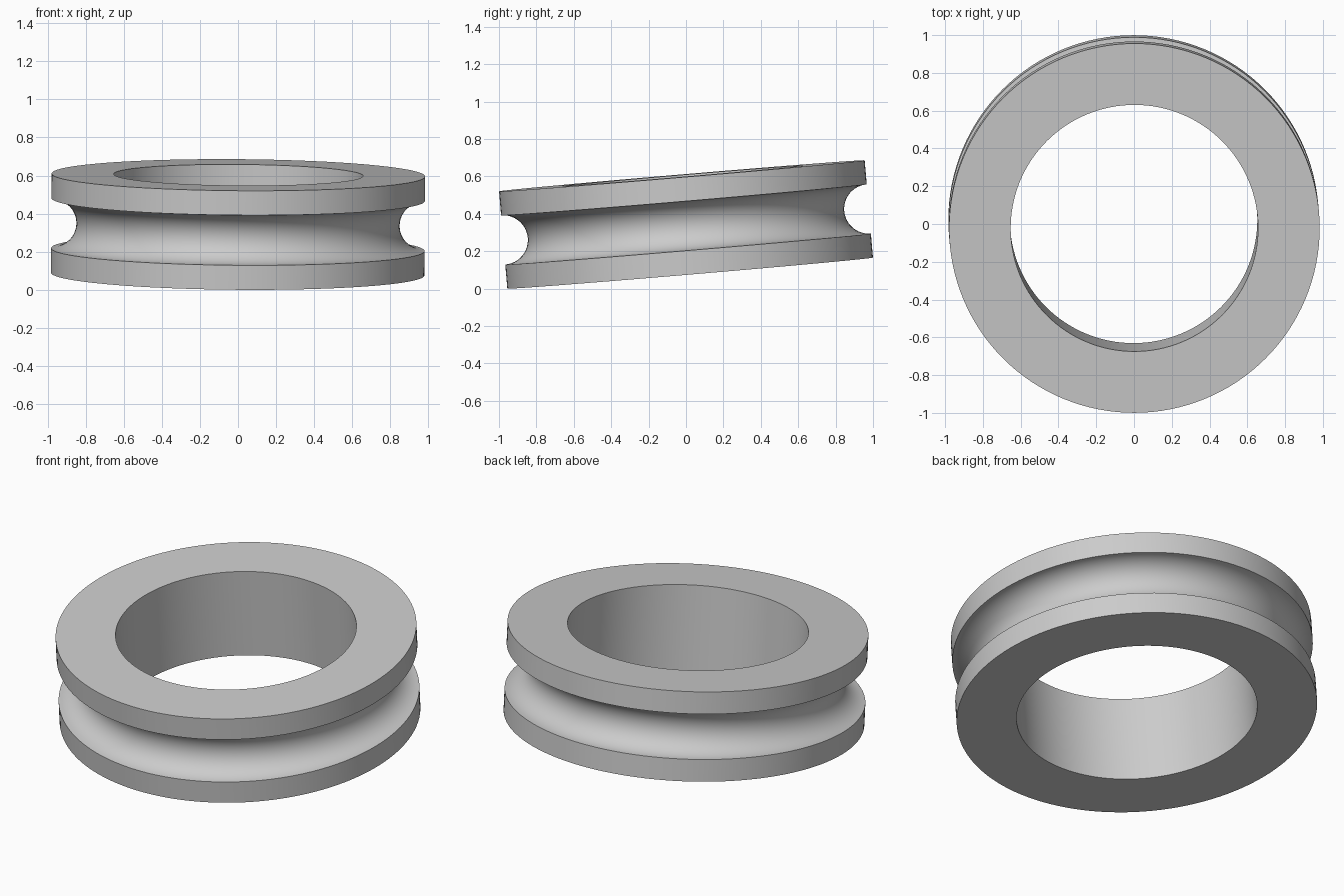
import bpy
import bmesh
from math import radians, sin, cos, pi

default = bpy.data.objects.get("Cube")
if default:
    bpy.data.objects.remove(default, do_unlink=True)

OUTER, BORE, HEIGHT = 0.981, 0.655, 0.522
GROOVE = 0.132        # radius of the round groove
GROOVE_STEPS = 24
SEGMENTS = 128

grey = bpy.data.materials.new("light grey")
grey.use_nodes = True
colour = (0.6, 0.6, 0.6, 1)
grey.diffuse_color = colour
grey.node_tree.nodes["Principled BSDF"].inputs["Base Color"].default_value = colour

# Cross-section: straight bore, flat ends, half-round groove in the rim
half = HEIGHT / 2
profile = [(BORE, -half), (OUTER, -half)]
for i in range(GROOVE_STEPS + 1):
    a = pi * i / GROOVE_STEPS
    profile.append((OUTER - GROOVE * sin(a), -GROOVE * cos(a)))
profile += [(OUTER, half), (BORE, half)]

# Lathe the closed section around the axis
bm = bmesh.new()
rings = []
for s in range(SEGMENTS):
    t = 2 * pi * s / SEGMENTS
    rings.append([bm.verts.new((r * cos(t), r * sin(t), z)) for r, z in profile])
count = len(profile)
for s in range(SEGMENTS):
    here, after = rings[s], rings[(s + 1) % SEGMENTS]
    for i in range(count):
        j = (i + 1) % count
        bm.faces.new((here[i], after[i], after[j], here[j]))
bmesh.ops.recalc_face_normals(bm, faces=bm.faces)

mesh = bpy.data.meshes.new("grooved_ring")
bm.to_mesh(mesh)
bm.free()
mesh.materials.append(grey)
ring = bpy.data.objects.new("grooved_ring", mesh)
bpy.context.collection.objects.link(ring)

# Slight lean, resting on its lowest edge
ring.rotation_euler = (radians(4.85), radians(0.45), 0)
ring.location.z = 0.343

bpy.ops.object.select_all(action="DESELECT")
ring.select_set(True)
bpy.context.view_layer.objects.active = ring
bpy.ops.object.shade_smooth_by_angle(angle=radians(30))
